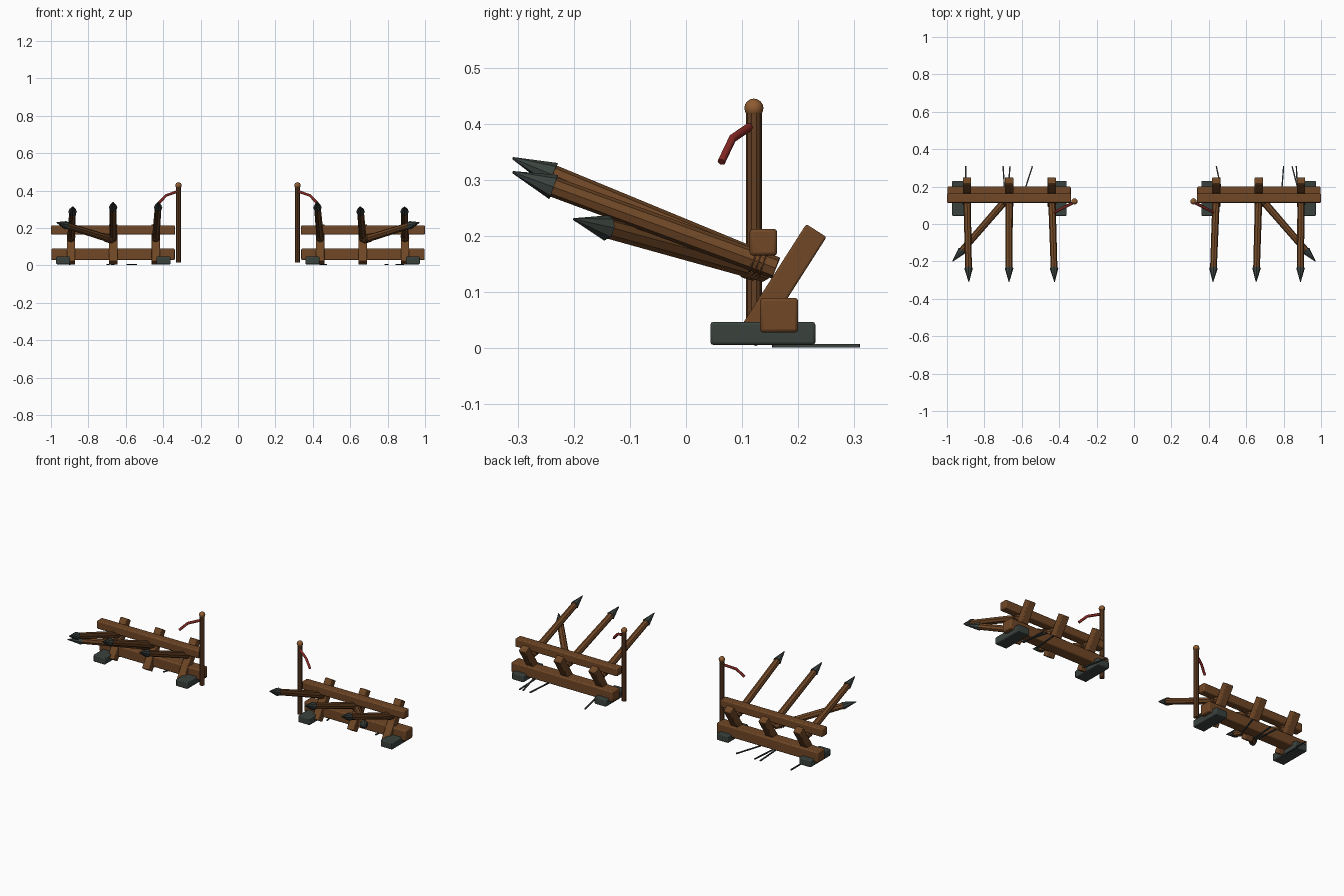
import bpy, math
from mathutils import Vector

cube = bpy.data.objects.get("Cube")
if cube:
    bpy.data.objects.remove(cube)


def material(name, rgb):
    m = bpy.data.materials.new(name)
    m.use_nodes = True
    m.diffuse_color = (*rgb, 1)
    m.node_tree.nodes["Principled BSDF"].inputs["Base Color"].default_value = (*rgb, 1)
    return m


WOOD = material("wood", (0.16, 0.063, 0.019))
DARK = material("dark wood", (0.125, 0.05, 0.017))
LIGHT = material("light wood", (0.27, 0.105, 0.03))
IRON = material("dark iron", (0.042, 0.055, 0.048))
CLOTH = material("red cloth", (0.24, 0.022, 0.018))


def finish(name, mat):
    ob = bpy.context.object
    ob.name = name
    ob.data.materials.append(mat)
    bpy.ops.object.shade_smooth_by_angle(angle=math.radians(35))
    return ob


def box(name, mat, loc, size, rot=(0, 0, 0), bevel=0.006):
    bpy.ops.mesh.primitive_cube_add(size=1, location=loc, rotation=rot)
    bpy.context.object.scale = size
    bpy.ops.object.transform_apply(location=False, rotation=False, scale=True)
    ob = finish(name, mat)
    if bevel:
        mod = ob.modifiers.new("Rounded edges", 'BEVEL')
        mod.width = bevel
        mod.segments = 2
    return ob


def rod(name, mat, a, b, r1, r2, sides=8):
    a, b = Vector(a), Vector(b)
    d = b - a
    bpy.ops.mesh.primitive_cone_add(vertices=sides, radius1=r1, radius2=r2, depth=d.length,
                                    location=(a + b) / 2,
                                    rotation=d.to_track_quat('Z', 'Y').to_euler())
    return finish(name, mat)


def stake(name, base, tip):
    # Wooden shaft, iron point and rope wraps near the base
    base, tip = Vector(base), Vector(tip)
    d = (tip - base).normalized()
    neck = tip - d * 0.075
    rod(name + "_shaft", WOOD, base, neck, 0.02, 0.018)
    rod(name + "_point", IRON, neck - d * 0.003, tip, 0.023, 0.002)
    for i in range(3):
        bpy.ops.mesh.primitive_torus_add(
            major_segments=12, minor_segments=6, major_radius=0.02, minor_radius=0.003,
            location=base + d * (0.024 + 0.009 * i),
            rotation=d.to_track_quat('Z', 'Y').to_euler())
        finish(name + "_rope", DARK)


for s, side in ((-1, "right"), (1, "left")):
    # Horizontal timbers and feet
    box(side + "_base_beam", WOOD, (s * 0.668, 0.166, 0.059), (0.66, 0.068, 0.062))
    box(side + "_top_rail", WOOD, (s * 0.668, 0.138, 0.189), (0.664, 0.049, 0.048))
    for x in (0.398, 0.935):
        box(side + "_foot", IRON, (s * x, 0.137, 0.0265), (0.075, 0.187, 0.041), bevel=0.005)

    # Leaning braces
    tilt = -math.atan2(0.125, 0.196)
    for x in (0.44, 0.667, 0.893):
        box(side + "_brace", WOOD, (s * x, 0.17, 0.112), (0.045, 0.043, 0.232), (tilt, 0, 0), 0.004)

    # Crossing stake
    stake(side + "_cross_stake", (s * 0.675, 0.14, 0.138), (s * 0.97, -0.2, 0.23))

    # Marker post with ball top
    px = s * 0.318
    rod(side + "_marker_post", DARK, (px, 0.121, 0.015), (px, 0.121, 0.425), 0.014, 0.014, 10)
    bpy.ops.mesh.primitive_uv_sphere_add(segments=12, ring_count=8, radius=0.017,
                                         location=(px, 0.121, 0.428))
    finish(side + "_post_ball", LIGHT)

    # Hanging cloth strip
    cu = bpy.data.curves.new(side + "_cloth_strip", 'CURVE')
    cu.dimensions = '3D'
    cu.bevel_depth = 0.0075
    cu.bevel_resolution = 1
    cu.use_fill_caps = True
    sp = cu.splines.new('POLY')
    path = ((0.325, 0.114, 0.395), (0.385, 0.083, 0.374), (0.425, 0.063, 0.332))
    sp.points.add(len(path) - 1)
    for p, (x, y, z) in zip(sp.points, path):
        p.co = (s * x, y, z, 1)
    cu.materials.append(CLOTH)
    bpy.context.collection.objects.link(bpy.data.objects.new(side + "_cloth_strip", cu))

# Long forward stakes: base x, tip x, tip height
for x0, x1, z in ((-0.893, -0.883, 0.314), (-0.667, -0.668, 0.339), (-0.44, -0.425, 0.339),
                  (0.44, 0.422, 0.339), (0.667, 0.653, 0.314), (0.893, 0.89, 0.314)):
    stake("long_stake", (x0, 0.16, 0.143), (x1, -0.309, z))

# Thin strips lying on the ground behind: near x, far x
for x0, x1 in ((-0.9, -0.9), (-0.69, -0.7), (-0.675, -0.663), (-0.593, -0.543),
               (0.473, 0.44), (0.788, 0.8), (0.885, 0.845), (0.875, 0.868)):
    dx, dy = x1 - x0, 0.155
    box("ground_strip", IRON, ((x0 + x1) / 2, 0.2315, 0.0045), (0.007, math.hypot(dx, dy), 0.006),
        (0, 0, -math.atan2(dx, dy)), 0)
